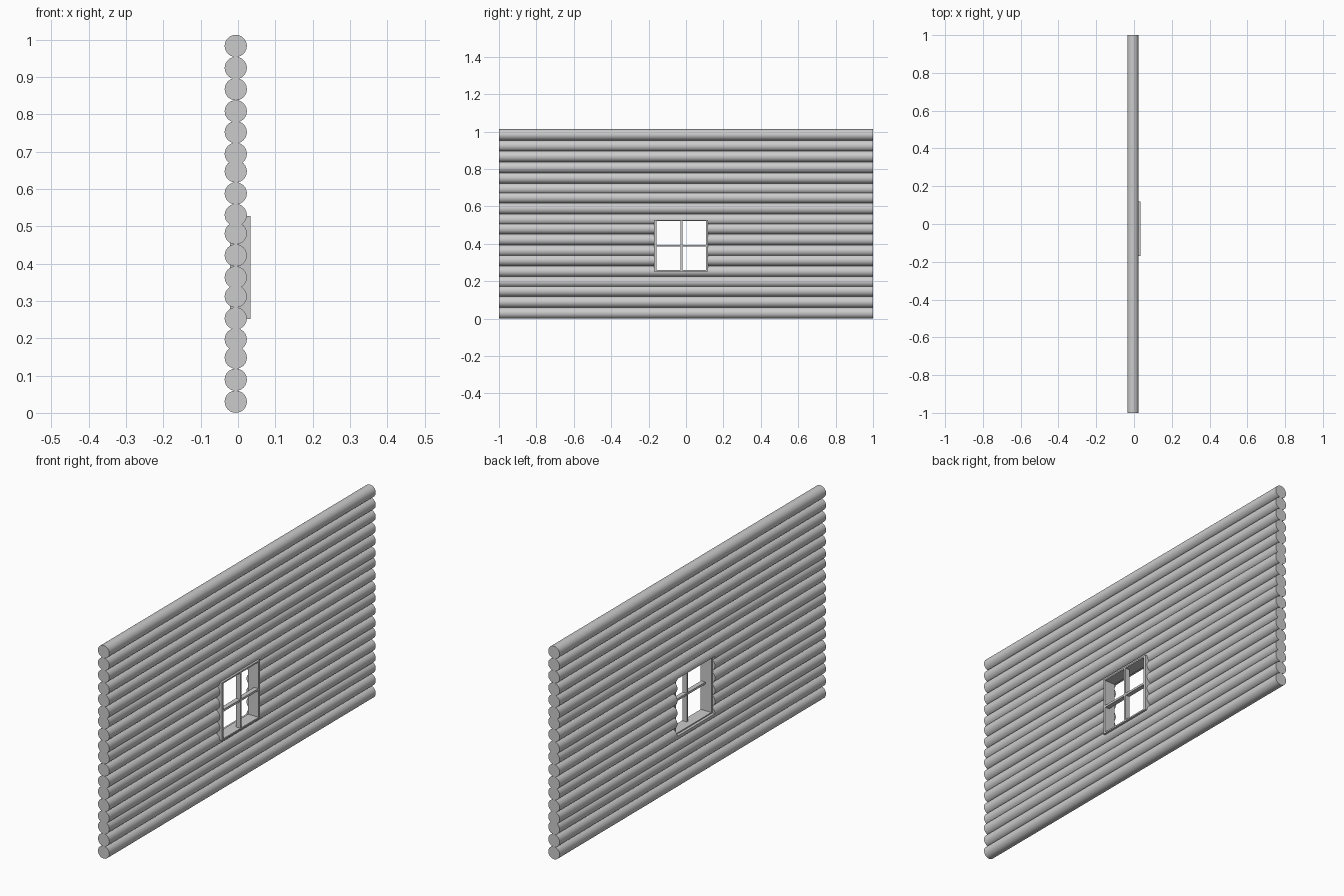
import bpy, math

if "Cube" in bpy.data.objects:
    bpy.data.objects.remove(bpy.data.objects["Cube"])

Y0, Y1, Z0, Z1 = -0.17, 0.118, 0.252, 0.528   # window outer limits
LOG_X, LOG_R = -0.006, 0.0297


def box(name, x, y, z):
    bpy.ops.mesh.primitive_cube_add(size=1, location=(sum(x) / 2, sum(y) / 2, sum(z) / 2))
    o = bpy.context.object
    o.name = name
    o.scale = (x[1] - x[0], y[1] - y[0], z[1] - z[0])
    bpy.ops.object.transform_apply(location=False, rotation=False, scale=True)
    return o


# Helper that cuts the window opening through the logs
cutter = box("window_cutter", (-0.2, 0.2), (Y0 + 0.003, Y1 - 0.003), (Z0 + 0.002, Z1 - 0.002))
cutter.hide_render = True

# Stacked logs
heights = [0.030, 0.089, 0.148, 0.197, 0.253, 0.312, 0.363, 0.422, 0.481,
           0.530, 0.588, 0.647, 0.694, 0.752, 0.808, 0.867, 0.924, 0.983]
for i, z in enumerate(heights):
    bpy.ops.mesh.primitive_cylinder_add(vertices=40, radius=LOG_R, depth=2,
                                        location=(LOG_X, 0, z), rotation=(math.pi / 2, 0, 0))
    log = bpy.context.object
    log.name = f"log_{i + 1:02d}"
    if Z0 < z + LOG_R and z - LOG_R < Z1:
        m = log.modifiers.new("opening", 'BOOLEAN')
        m.operation = 'DIFFERENCE'
        m.solver = 'EXACT'
        m.object = cutter
        bpy.ops.object.modifier_apply(modifier=m.name)
    bpy.ops.object.shade_smooth_by_angle(angle=math.radians(30))

bpy.data.objects.remove(cutter, do_unlink=True)

# Window frame
fx = (-0.022, 0.034)
ts, tz = 0.011, 0.007
box("frame_left", fx, (Y0, Y0 + ts), (Z0, Z1))
box("frame_right", fx, (Y1 - ts, Y1), (Z0, Z1))
box("frame_sill", fx, (Y0 + ts, Y1 - ts), (Z0, Z0 + tz))
box("frame_head", fx, (Y0 + ts, Y1 - ts), (Z1 - tz, Z1))

# Glazing bars
bx = (0.009, 0.033)
yc, zc, h = -0.024, 0.39, 0.005
box("vertical_bar", bx, (yc - h, yc + h), (Z0 + tz, Z1 - tz))
box("horizontal_bar", (0.010, 0.032), (Y0 + ts, Y1 - ts), (zc - h, zc + h))
